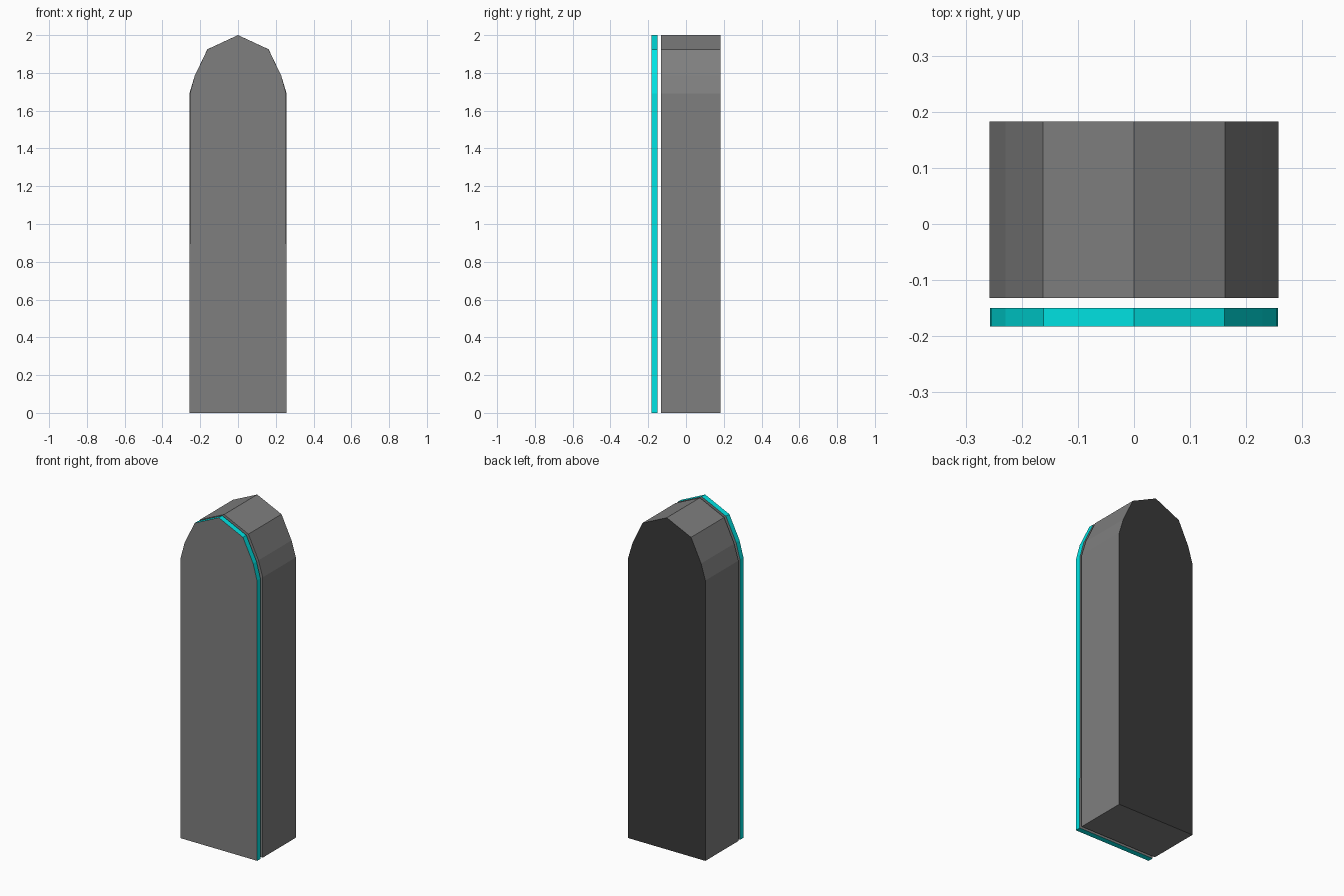
import bpy, bmesh

if "Cube" in bpy.data.objects:
    bpy.data.objects.remove(bpy.data.objects["Cube"])


def material(name, rgb):
    m = bpy.data.materials.new(name)
    m.diffuse_color = (*rgb, 1.0)
    m.use_nodes = True
    m.node_tree.nodes["Principled BSDF"].inputs["Base Color"].default_value = m.diffuse_color
    return m


GREY = material("mid_grey", (0.212, 0.212, 0.212))
DARK = material("charcoal", (0.042, 0.042, 0.042))
CYAN = material("cyan", (0.0, 0.78, 0.78))

# half of the arched outline (x, z), from base to peak
BODY = [(0.2575, 0), (0.2575, 1.69), (0.229, 1.785), (0.162, 1.925)]
PLATE = [(0.2565, 0), (0.2545, 1.69), (0.229, 1.785), (0.161, 1.925)]


def arch(name, half, y0, y1, front, rim, back):
    """Extrude the mirrored arch along y and colour faces by direction."""
    outline = half + [(0, 2.0)] + [(-x, z) for x, z in reversed(half)]
    bm = bmesh.new()
    face = bm.faces.new([bm.verts.new((x, y0, z)) for x, z in outline])
    ext = bmesh.ops.extrude_face_region(bm, geom=[face])
    moved = [v for v in ext["geom"] if isinstance(v, bmesh.types.BMVert)]
    bmesh.ops.translate(bm, verts=moved, vec=(0, y1 - y0, 0))
    # keep the front cap if the extrude consumed it
    if any(e.is_boundary for e in bm.edges):
        bmesh.ops.holes_fill(bm, edges=[e for e in bm.edges if e.is_boundary])
    bmesh.ops.recalc_face_normals(bm, faces=bm.faces)
    for f in bm.faces:
        f.material_index = 0 if f.normal.y < -0.5 else 2 if f.normal.y > 0.5 else 1
    mesh = bpy.data.meshes.new(name)
    bm.to_mesh(mesh)
    bm.free()
    for m in (front, rim, back):
        mesh.materials.append(m)
    ob = bpy.data.objects.new(name, mesh)
    bpy.context.collection.objects.link(ob)
    return ob


# thick rear block with a charcoal back
arch("main_block", BODY, -0.132, 0.183, GREY, GREY, DARK)
# thin front panel with a cyan rim, separated by a gap
arch("front_panel", PLATE, -0.183, -0.150, GREY, CYAN, GREY)
